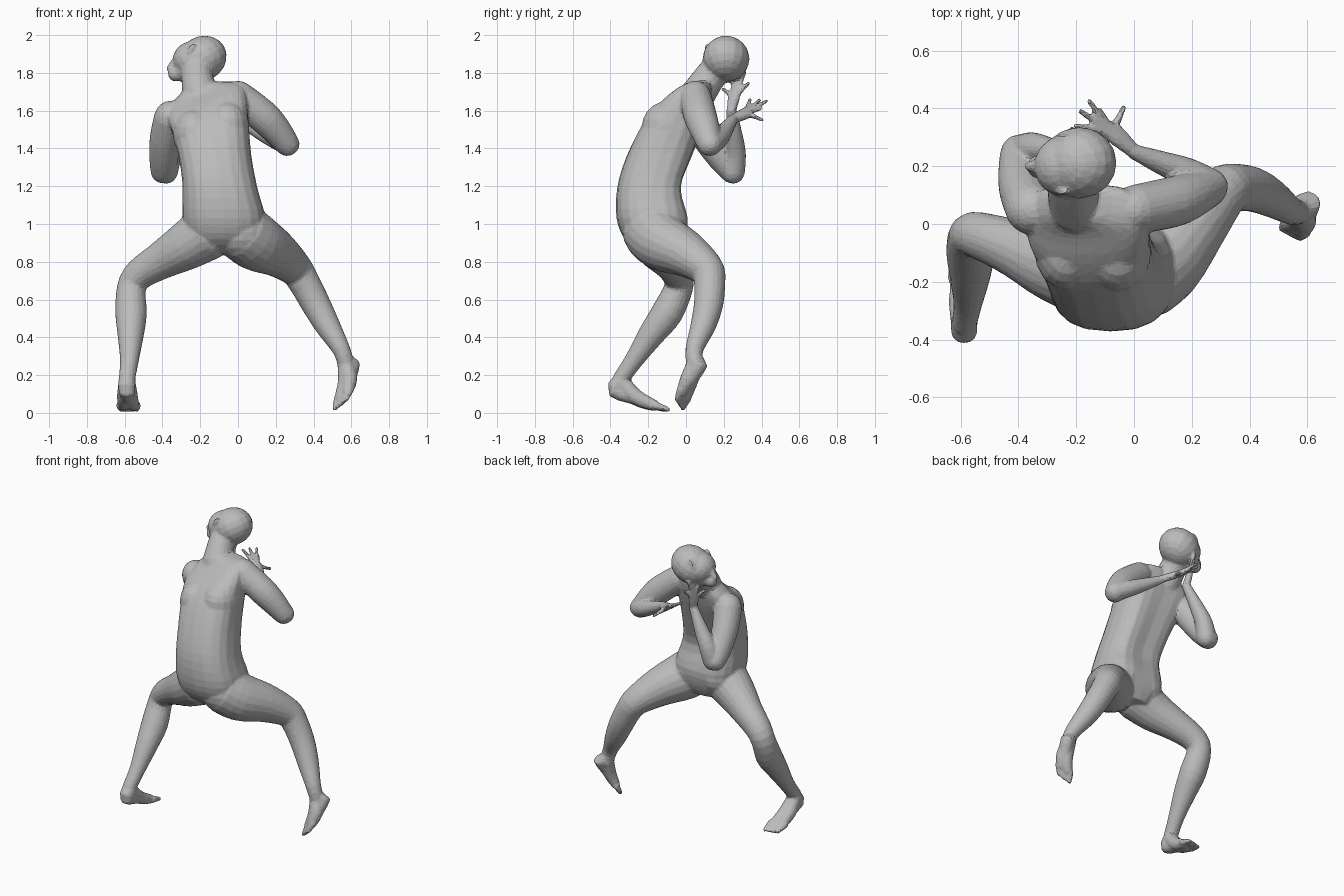
import bpy, bmesh, math
from mathutils import Vector, Matrix

cube = bpy.data.objects.get("Cube")
if cube:
    bpy.data.objects.remove(cube)

skin = bpy.data.materials.new("plain grey")
skin.use_nodes = True
grey = (0.5, 0.5, 0.5, 1)
skin.diffuse_color = grey
skin.node_tree.nodes["Principled BSDF"].inputs["Base Color"].default_value = grey

bm = bmesh.new()
SIDES = 20
ANGLES = [math.tau * i / SIDES for i in range(SIDES)]


def smooth_rows(rows, steps=3):
    """Extra rows on a smooth curve through the given number tuples."""
    out = []
    for i in range(len(rows) - 1):
        a, b, c, d = (rows[max(0, min(len(rows) - 1, i + k))] for k in (-1, 0, 1, 2))
        for s in range(steps):
            t = s / steps
            out.append(tuple(
                q + t / 2 * (r - p + t * (2 * p - 5 * q + 4 * r - w + t * (3 * (q - r) + w - p)))
                for p, q, r, w in zip(a, b, c, d)))
    return out + [rows[-1]]


def skin_loops(outlines):
    """Closed skin over a list of point loops."""
    loops = [[bm.verts.new(p) for p in outline] for outline in outlines]
    for low, high in zip(loops, loops[1:]):
        for i in range(SIDES):
            j = (i + 1) % SIDES
            bm.faces.new((low[i], low[j], high[j], high[i]))
    bm.faces.new(loops[0][::-1])
    bm.faces.new(loops[-1])


def ball(centre, radii, turn=0):
    """Ellipsoid, turned about the y axis."""
    m = Matrix.Translation(centre) @ Matrix.Rotation(turn, 4, 'Y') @ Matrix.Diagonal((*radii, 1))
    bmesh.ops.create_uvsphere(bm, u_segments=16, v_segments=10, radius=1, matrix=m)


def tube(*points):
    """Tapered smooth tube through (x, y, z, radius) points with round ends."""
    rows = smooth_rows(points)
    ps = [Vector(r[:3]) for r in rows]
    side = (ps[1] - ps[0]).orthogonal()
    outlines = []
    for i, p in enumerate(ps):
        along = (ps[min(i + 1, len(ps) - 1)] - ps[max(i - 1, 0)]).normalized()
        side = (side - along * side.dot(along)).normalized()
        up = along.cross(side)
        r = rows[i][3]
        outlines.append([p + r * (side * math.cos(t) + up * math.sin(t)) for t in ANGLES])
    skin_loops(outlines)
    for end in (0, -1):
        ball(ps[end], (rows[end][3] * 0.98,) * 3)


def torso_outline(x, y, z, w, d, tilt, groove):
    """Slightly boxy oval with a groove along the spine."""
    points = []
    for t in ANGLES:
        c, s = math.cos(t), math.sin(t)
        dx = w * math.copysign(abs(c) ** 0.8, c)
        dy = d * math.copysign(abs(s) ** 0.8, s)
        dy -= groove * max(0, s) ** 12
        points.append(Vector((x + dx, y + dy, z + dx * tilt)))
    return points


def hand(wrist, palm, tips):
    """Fingers fanned out from a palm; the last tip is the thumb."""
    w, p = Vector(wrist), Vector(palm)
    for tip in tips:
        t = Vector(tip)
        knuckle = p.lerp(t, 0.25)
        tube((*w, 0.024), (*w.lerp(knuckle, 0.6), 0.022), (*knuckle, 0.018),
             (*knuckle.lerp(t, 0.5), 0.0125), (*t, 0.011))


def foot(ankle, heel, arch, sole, tip, across):
    """Heel, arch and ball in two strands, ending in five toes."""
    a, h, m, s, t = map(Vector, (ankle, heel, arch, sole, tip))
    x = Vector(across)
    tube((*a, 0.047), (*h, 0.044), (*m, 0.042))
    for k in (-1, 1):
        tube((*a, 0.045), (*(m + x * k * 0.3), 0.042), (*(s + x * k * 0.55), 0.03))
    for k in range(-2, 3):
        off = x * k * 0.48
        tube((*(s + off), 0.022), (*(t + off * 0.95), 0.013))


# torso: x, y, z, half width, half depth, sideways tilt, spine groove
trunk = [
    (-.08, -.14, .845, .11, .10, 0, 0), (-.075, -.16, .92, .19, .165, 0, .01),
    (-.075, -.17, 1.03, .22, .198, 0, .02), (-.095, -.185, 1.19, .198, .18, 0, .03),
    (-.12, -.135, 1.35, .19, .183, .1, .03), (-.145, -.06, 1.52, .2, .172, .22, .025),
    (-.165, .0, 1.62, .21, .14, .3, .02), (-.175, .05, 1.69, .18, .095, .33, .01),
    (-.19, .07, 1.74, .08, .065, .2, 0)]
skin_loops([torso_outline(*row) for row in smooth_rows(trunk)])
for chest in ((-.23, -.095, 1.475), (-.055, -.1, 1.515)):
    ball(chest, (.115, .135, .135))
for buttock in ((-.165, -.12, .985), (.015, -.12, .985)):
    ball(buttock, (.12, .13, .13))

# neck and head, face turned sideways
tube((-.2, .06, 1.68, .095), (-.215, .12, 1.77, .085), (-.22, .18, 1.84, .085))
ball((-.19, .212, 1.875), (.135, .125, .118), math.radians(-30))
ball((-.247, .2, 1.868), (.1, .105, .098), math.radians(-35))
tube((-.26, .195, 1.82, .078), (-.33, .198, 1.795, .042))
tube((-.32, .2, 1.87, .025), (-.362, .2, 1.825, .018))
for y in (.11, .3):
    ball((-.25, y, 1.925), (.016, .012, .036), math.radians(30))

# left arm and hand
tube((.0, .05, 1.675, .085), (.13, .075, 1.572, .088), (.2, .1, 1.5, .08),
     (.26, .125, 1.424, .066))
tube((.268, .13, 1.423, .06), (.19, .175, 1.455, .053), (.1, .21, 1.5, .042),
     (.0, .25, 1.555, .027))
hand((.0, .25, 1.555), (-.075, .315, 1.588),
     [(-.202, .34, 1.66), (-.185, .39, 1.655), (-.155, .425, 1.65),
      (-.12, .395, 1.61), (-.035, .405, 1.55)])

# right arm and hand
tube((-.355, .05, 1.565, .09), (-.384, .12, 1.45, .084), (-.393, .19, 1.35, .077),
     (-.397, .245, 1.28, .067))
tube((-.38, .25, 1.274, .062), (-.35, .262, 1.37, .056), (-.29, .255, 1.48, .043),
     (-.225, .24, 1.6, .028))
hand((-.225, .24, 1.6), (-.235, .255, 1.67),
     [(-.215, .33, 1.745), (-.235, .31, 1.8), (-.25, .28, 1.8),
      (-.27, .245, 1.77), (-.28, .195, 1.715)])

# left leg and foot
tube((.02, -.185, .96, .155), (.1, -.12, .9, .152), (.2, -.005, .845, .125),
     (.3, .105, .765, .094), (.345, .125, .70, .084), (.41, .12, .58, .078),
     (.475, .09, .46, .067), (.545, .045, .34, .048), (.572, .045, .26, .045))
foot((.572, .045, .25), (.603, .073, .262), (.58, .015, .17), (.56, -.01, .1),
     (.543, -.033, .047), (.034, -.018, .027))

# right leg and foot
tube((-.17, -.17, .95, .148), (-.28, -.14, .88, .128), (-.41, -.085, .805, .1),
     (-.52, -.045, .735, .084), (-.565, -.04, .66, .077), (-.566, -.1, .53, .084),
     (-.568, -.18, .42, .071), (-.575, -.275, .28, .05), (-.588, -.345, .18, .044))
foot((-.588, -.345, .165), (-.588, -.375, .12), (-.585, -.27, .085),
     (-.58, -.175, .04), (-.578, -.105, .018), (.047, .012, 0))

bmesh.ops.recalc_face_normals(bm, faces=bm.faces)
mesh = bpy.data.meshes.new("body")
bm.to_mesh(mesh)
bm.free()
mesh.materials.append(skin)
body = bpy.data.objects.new("body", mesh)
bpy.context.collection.objects.link(body)

# fuse the parts into one faceted skin
fuse = body.modifiers.new("fuse", 'REMESH')
fuse.mode = 'VOXEL'
fuse.voxel_size = 0.008
soften = body.modifiers.new("soften", 'SMOOTH')
soften.factor = 0.5
soften.iterations = 7
facet = body.modifiers.new("facet", 'DECIMATE')
facet.ratio = 0.08
